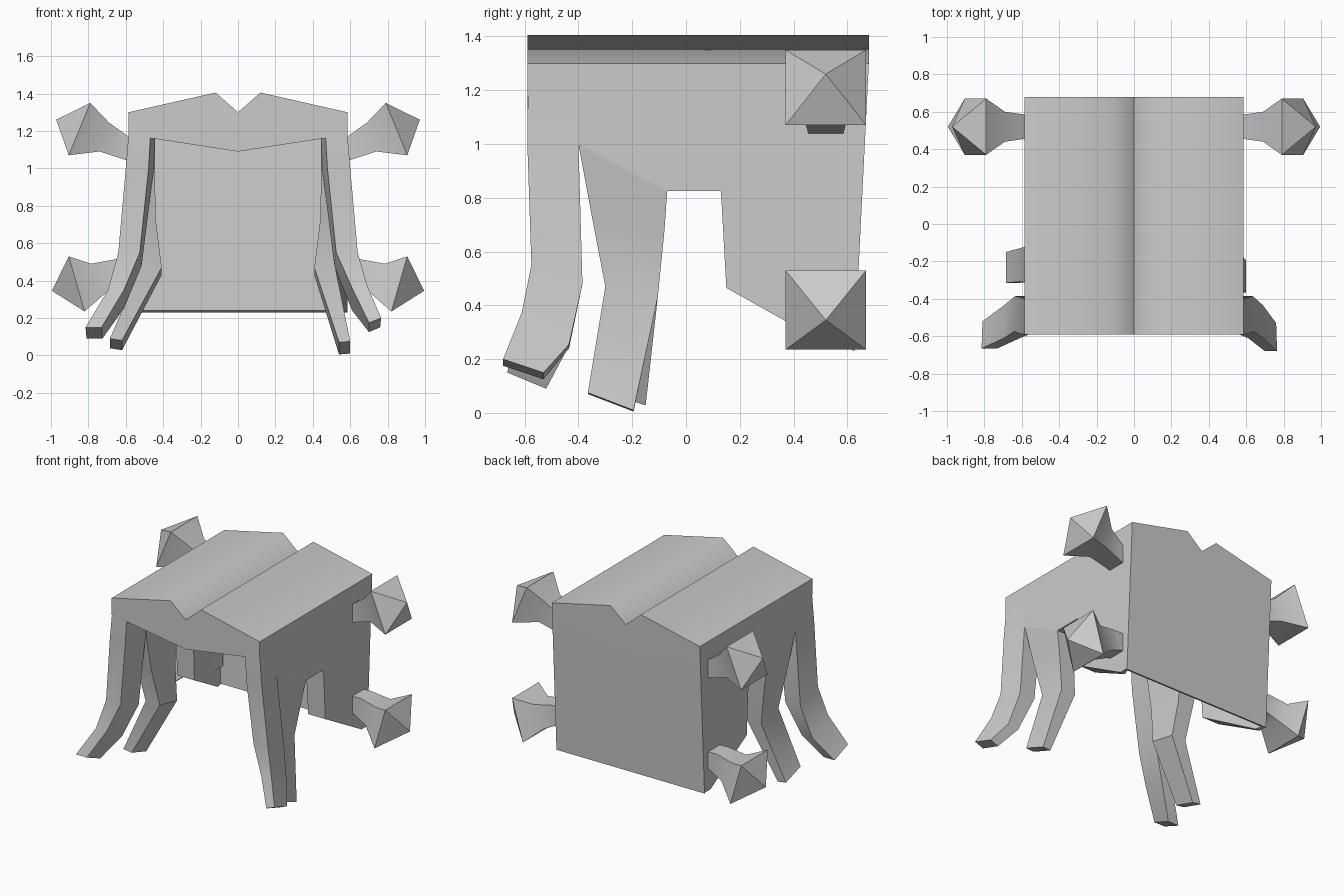
import bpy
import bmesh
import math

cube = bpy.data.objects.get("Cube")
if cube:
    bpy.data.objects.remove(cube, do_unlink=True)

grey = bpy.data.materials.new("plain_grey")
grey.use_nodes = True
grey.diffuse_color = (0.6, 0.6, 0.6, 1)
grey.node_tree.nodes["Principled BSDF"].inputs["Base Color"].default_value = (0.6, 0.6, 0.6, 1)


def loft(name, rings, smooth=0):
    """Skin a list of closed rings, cap both ends, smooth below an angle."""
    bm = bmesh.new()
    loops = [[bm.verts.new(p) for p in ring] for ring in rings]
    n = len(loops[0])
    for a, b in zip(loops, loops[1:]):
        for i in range(n):
            j = (i + 1) % n
            bm.faces.new((a[i], a[j], b[j], b[i]))
    bm.faces.new(loops[0])
    bm.faces.new(loops[-1])
    bmesh.ops.remove_doubles(bm, verts=bm.verts, dist=0.0005)
    bmesh.ops.recalc_face_normals(bm, faces=bm.faces)
    mesh = bpy.data.meshes.new(name)
    bm.to_mesh(mesh)
    bm.free()
    mesh.materials.append(grey)
    obj = bpy.data.objects.new(name, mesh)
    bpy.context.collection.objects.link(obj)
    if smooth:
        bpy.ops.object.select_all(action='DESELECT')
        obj.select_set(True)
        bpy.context.view_layer.objects.active = obj
        bpy.ops.object.shade_smooth_by_angle(angle=math.radians(smooth))


def leg(name, side, steps):
    """Each step: front (y, z), rear (y, z), front (outer, inner) x, rear x, outer lift."""
    rings = []
    for (fy, fz), (ry, rz), (fo, fi), (ro, ri), lift in steps:
        rings.append([(side * fo, fy, fz + lift), (side * ro, ry, rz + lift),
                      (side * ri, ry, rz), (side * fi, fy, fz)])
    loft(name, rings, 35)


def spike(name, side, steps):
    """Each step: top (x, z), bottom (x, z), half width along y."""
    cy = 0.52
    rings = []
    for (tx, tz), (bx, bz), w in steps:
        t, b = side * tx, side * bx
        rings.append([(t, cy - w, tz), (t, cy + w, tz), (b, cy + w, bz), (b, cy - w, bz)])
    loft(name, rings, 35)


def panel(name, side, outline, taper):
    """Side wall whose inner face may thin out toward the back."""
    start = outline[0][0]
    inner = [(side * (0.445 + taper * (y - start)), y, z) for y, z in outline]
    loft(name, [inner, [(side * 0.585, y, z) for y, z in outline]])


def rear_y(z):
    """The back leans in slightly below the eaves."""
    return 0.68 - 0.05 * max(0, 1.30 - z)


# Roof slab with a valley along the middle
half = [(0.12, 1.405), (0.585, 1.30), (0.585, 1.18)]
roof = [(0, 1.30)] + half + [(0, 1.09)] + [(-x, z) for x, z in reversed(half)]
loft("roof", [[(x, -0.59, z) for x, z in roof],
              [(x, rear_y(z), z) for x, z in roof]], 60)

# Thin back wall fitted under the roof, its lower edge bevelled
back_top = [(0.585, 1.18), (0, 1.09), (-0.585, 1.18)]
back_rings = []
for thickness, bottom in ((0.025, 0.24), (0, 0.23)):
    outline = [(-0.585, bottom), (0.585, bottom)] + back_top
    back_rings.append([(x, rear_y(z) - thickness, z) for x, z in outline])
loft("back_wall", back_rings)

# Side walls, leaving the notches for the legs
wall_front = [(-0.40, 1.18), (-0.40, 1.0), (-0.07, 0.825), (0.13, 0.825), (0.13, 1.18)]
wall_rear = [(0.13, 1.18), (0.13, 0.825), (0.15, 0.465), (0.56, 0.235),
             (rear_y(0.23) - 0.015, 0.235), (rear_y(1.18) - 0.015, 1.18)]

# Front legs splay outward, middle legs bend in and then out
front_top = [((-0.588, 1.18), (-0.40, 1.18), (0.585, 0.468), (0.585, 0.445), 0),
             ((-0.59, 1.0), (-0.40, 1.0), (0.60, 0.478), (0.585, 0.45), 0),
             ((-0.575, 0.55), (-0.385, 0.48), (0.64, 0.525), (0.635, 0.515), 0)]
middle_top = [((-0.40, 1.0), (-0.07, 0.825), (0.585, 0.445), (0.585, 0.445), 0),
              ((-0.35, 0.73), (-0.08, 0.68), (0.555, 0.44), (0.56, 0.44), 0),
              ((-0.30, 0.47), (-0.105, 0.43), (0.52, 0.408), (0.52, 0.408), 0)]
front_feet = {
    1: [((-0.61, 0.36), (-0.435, 0.24), (0.69, 0.61), (0.69, 0.61), 0.015),
        ((-0.68, 0.175), (-0.53, 0.125), (0.765, 0.70), (0.76, 0.70), 0.025)],
    -1: [((-0.61, 0.35), (-0.435, 0.25), (0.695, 0.61), (0.695, 0.61), 0),
         ((-0.665, 0.15), (-0.52, 0.09), (0.815, 0.73), (0.81, 0.725), 0)]}
middle_feet = {
    1: [((-0.365, 0.07), (-0.195, 0.005), (0.60, 0.54), (0.60, 0.54), 0.005)],
    -1: [((-0.315, 0.08), (-0.15, 0.028), (0.685, 0.62), (0.685, 0.62), 0.01)]}

# Square pegs flaring into pyramid tips, tilted up or down
upper = [((0.53, 1.17), (0.53, 1.04), 0.065),
         ((0.585, 1.17), (0.585, 1.04), 0.065),
         ((0.69, 1.245), (0.74, 1.09), 0.08),
         ((0.79, 1.35), (0.905, 1.07), 0.15),
         ((0.972, 1.26), (0.972, 1.26), 0)]
lower = [((0.53, 0.51), (0.53, 0.38), 0.065),
         ((0.65, 0.515), (0.60, 0.385), 0.065),
         ((0.785, 0.49), (0.70, 0.34), 0.08),
         ((0.905, 0.53), (0.82, 0.235), 0.15),
         ((0.995, 0.345), (0.995, 0.345), 0)]

for side, label in ((1, "left"), (-1, "right")):
    panel(label + "_wall_front", side, wall_front, 0)
    panel(label + "_wall_rear", side, wall_rear, 0.245)
    leg(label + "_front_leg", side, front_top + front_feet[side])
    leg(label + "_middle_leg", side, middle_top + middle_feet[side])
    spike(label + "_upper_spike", side, upper)
    spike(label + "_lower_spike", side, lower)
